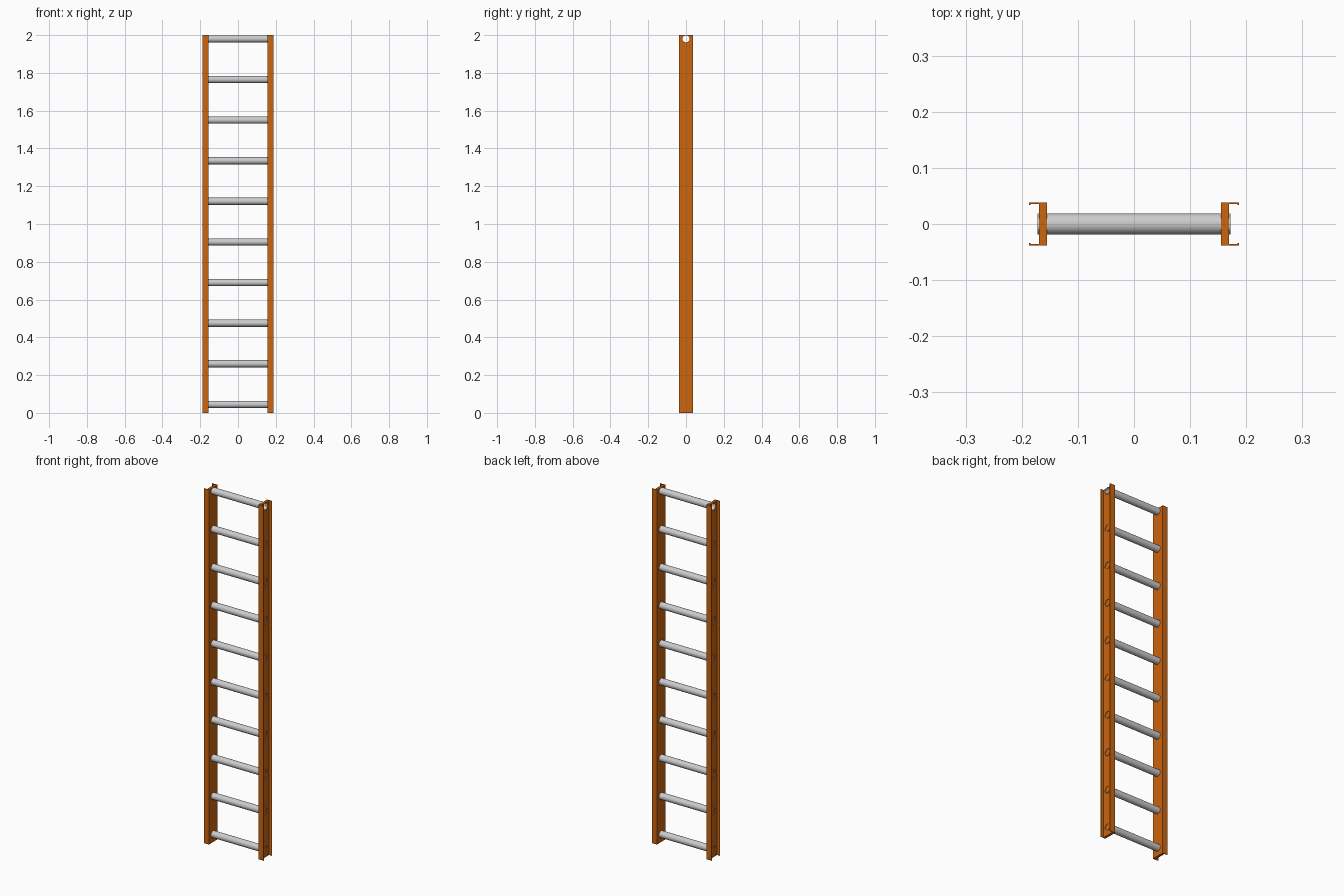
import bpy, bmesh, math

if "Cube" in bpy.data.objects:
    bpy.data.objects.remove(bpy.data.objects["Cube"])

HEIGHT = 2.0
RUNGS, FIRST_Z, STEP = 10, 0.045, 0.215
RUNG_R, RUNG_HALF = 0.019, 0.172

orange = bpy.data.materials.new("orange_paint")
orange.diffuse_color = (0.60, 0.13, 0.005, 1)
orange.use_nodes = True
orange.node_tree.nodes["Principled BSDF"].inputs["Base Color"].default_value = orange.diffuse_color


def tube(name, radius, half_length, z, fill):
    bpy.ops.mesh.primitive_cylinder_add(
        vertices=32, radius=radius, depth=half_length * 2, end_fill_type=fill,
        location=(0, 0, z), rotation=(0, math.pi / 2, 0))
    ob = bpy.context.object
    ob.name = name
    return ob


# rungs: open tubes whose ends poke slightly through the rails
for i in range(RUNGS):
    tube(f"rung_{i + 1}", RUNG_R, RUNG_HALF, FIRST_Z + i * STEP, 'NOTHING')
    bpy.ops.object.shade_smooth_by_angle()

# side rails: lipped channel profile, open outward, extruded upright
half = [(0.155, 0.038), (0.187, 0.038), (0.187, 0.034),
        (0.1845, 0.034), (0.1845, 0.0355), (0.169, 0.0355)]
profile = half + [(x, -y) for x, y in reversed(half)]
bm = bmesh.new()
face = bm.faces.new([bm.verts.new((x, y, 0)) for x, y in profile])
out = bmesh.ops.extrude_face_region(bm, geom=[face])
top = [g for g in out["geom"] if isinstance(g, bmesh.types.BMVert)]
bmesh.ops.translate(bm, verts=top, vec=(0, 0, HEIGHT))
bmesh.ops.recalc_face_normals(bm, faces=bm.faces)
mesh = bpy.data.meshes.new("side_rails")
bm.to_mesh(mesh)
bm.free()
mesh.materials.append(orange)
rails = bpy.data.objects.new("side_rails", mesh)
bpy.context.collection.objects.link(rails)
rails.modifiers.new("both_sides", 'MIRROR').use_axis[0] = True

# see-through hole at the top rung only
cutter = tube("top_hole_cutter", RUNG_R, 0.3, FIRST_Z + (RUNGS - 1) * STEP, 'NGON')
cutter.hide_render = True
cutter.display_type = 'WIRE'
cut = rails.modifiers.new("top_hole", 'BOOLEAN')
cut.operation, cut.solver, cut.object = 'DIFFERENCE', 'EXACT', cutter
